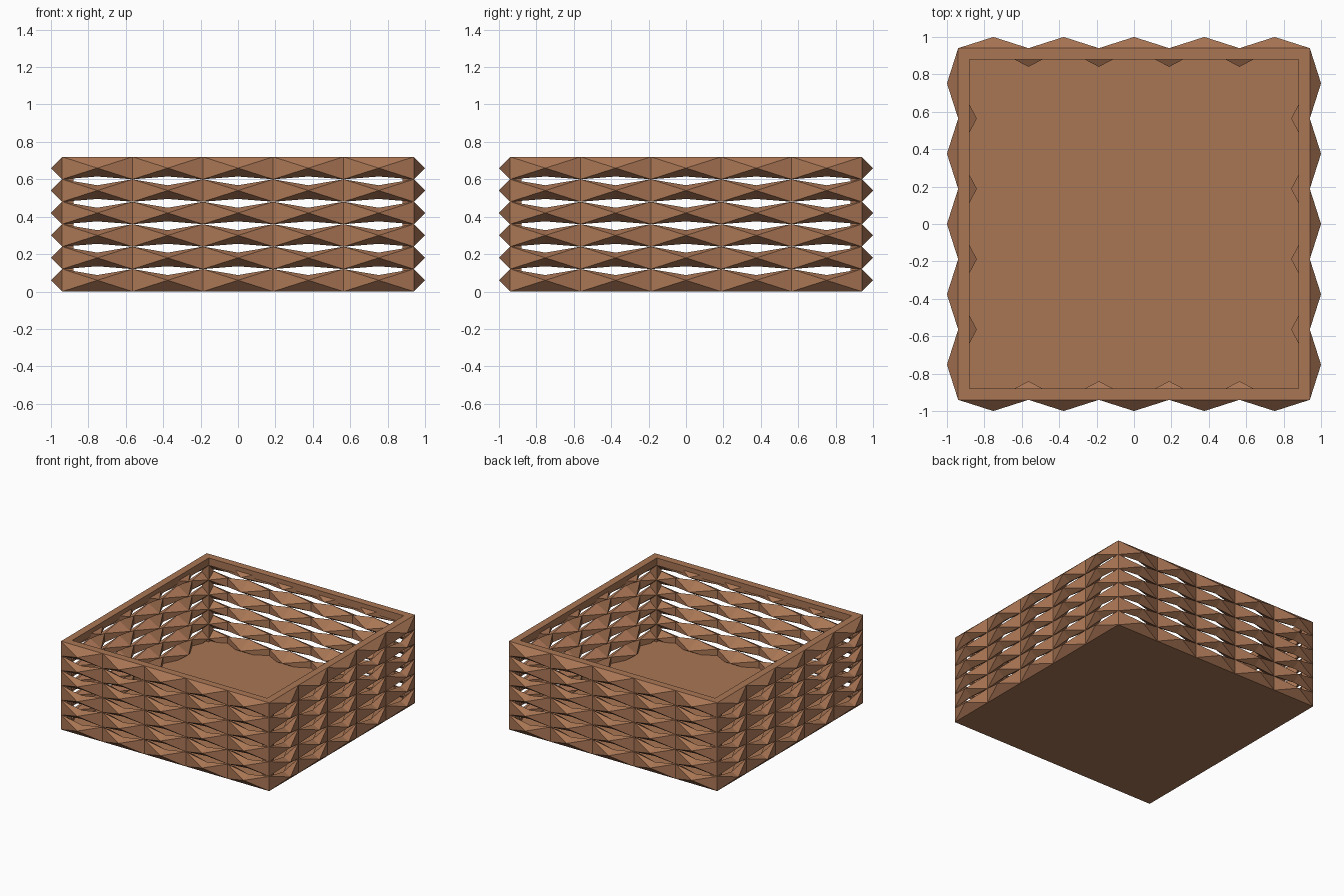
import bpy, bmesh, math
from mathutils import Vector, Matrix

if "Cube" in bpy.data.objects:
    bpy.data.objects.remove(bpy.data.objects["Cube"])

ROWS, CELLS = 6, 5
PITCH = 0.12
HALF = 0.94            # wall line, where the strands turn
STEP = 2 * HALF / CELLS

brown = bpy.data.materials.new("wicker brown")
brown.diffuse_color = (0.40, 0.18, 0.09, 1)
brown.use_nodes = True
brown.node_tree.nodes["Principled BSDF"].inputs["Base Color"].default_value = brown.diffuse_color


def finish(name, bm):
    bmesh.ops.recalc_face_normals(bm, faces=bm.faces)
    me = bpy.data.meshes.new(name)
    bm.to_mesh(me)
    bm.free()
    me.materials.append(brown)
    ob = bpy.data.objects.new(name, me)
    bpy.context.collection.objects.link(ob)
    return ob


def add_box(bm, lo, hi):
    size = [b - a for a, b in zip(lo, hi)]
    mid = [(a + b) / 2 for a, b in zip(lo, hi)]
    bmesh.ops.create_cube(bm, size=1, matrix=Matrix.Translation(mid) @ Matrix.Diagonal((*size, 1)))


# Woven strands: each folds between an inward ridge and an outward ridge
for row in range(ROWS):
    z0, z1 = row * PITCH, (row + 1) * PITCH
    zm = (z0 + z1) / 2
    low = z0 + (0.015 if row > 0 else 0)
    high = z1 - (0.032 if row < ROWS - 1 else 0)
    bm = bmesh.new()
    stations = []
    for side in range(4):
        rot = Matrix.Rotation(side * math.pi / 2, 3, 'Z')

        def vert(x, out, z):
            return bm.verts.new(rot @ Vector((x, -out, z)))

        for c in range(CELLS):
            x = -HALF + c * STEP
            inner = vert(-0.88, 0.88, zm) if c == 0 else vert(x, 0.84, zm)
            stations.append((vert(x, HALF, z1), vert(x, HALF, z0), inner))
            xm = x + STEP / 2
            stations.append((vert(xm, HALF, high), vert(xm, HALF, low), vert(xm, 1.0, zm)))
    n = len(stations)
    for i in range(0, n, 2):
        t, b, ridge_in = stations[i]
        for j in (i - 1, (i + 1) % n):
            tc, bc, ridge_out = stations[j]
            for f in ((t, tc, ridge_out), (t, tc, ridge_in), (b, bc, ridge_out),
                      (b, bc, ridge_in), (t, b, ridge_out), (tc, bc, ridge_in)):
                bm.faces.new(f)
    finish(f"woven_strand_{row + 1}", bm)

# Flat square rim
TOP = ROWS * PITCH
bm = bmesh.new()
rings = []
for r, z in ((HALF, TOP), (0.88, TOP), (0.88, TOP - 0.06), (HALF, TOP - 0.06)):
    rings.append([bm.verts.new((sx * r, sy * r, z)) for sx, sy in ((-1, -1), (1, -1), (1, 1), (-1, 1))])
for k in range(4):
    a, b = rings[k], rings[(k + 1) % 4]
    for i in range(4):
        j = (i + 1) % 4
        bm.faces.new((a[i], a[j], b[j], b[i]))
finish("rim", bm)

# Corner posts
bm = bmesh.new()
for sx in (-1, 1):
    for sy in (-1, 1):
        c = 0.91
        add_box(bm, (sx * c - 0.03, sy * c - 0.03, 0.01), (sx * c + 0.03, sy * c + 0.03, TOP - 0.01))
finish("corner_posts", bm)

# Floor
bm = bmesh.new()
add_box(bm, (-HALF, -HALF, 0), (HALF, HALF, 0.035))
finish("floor", bm)
